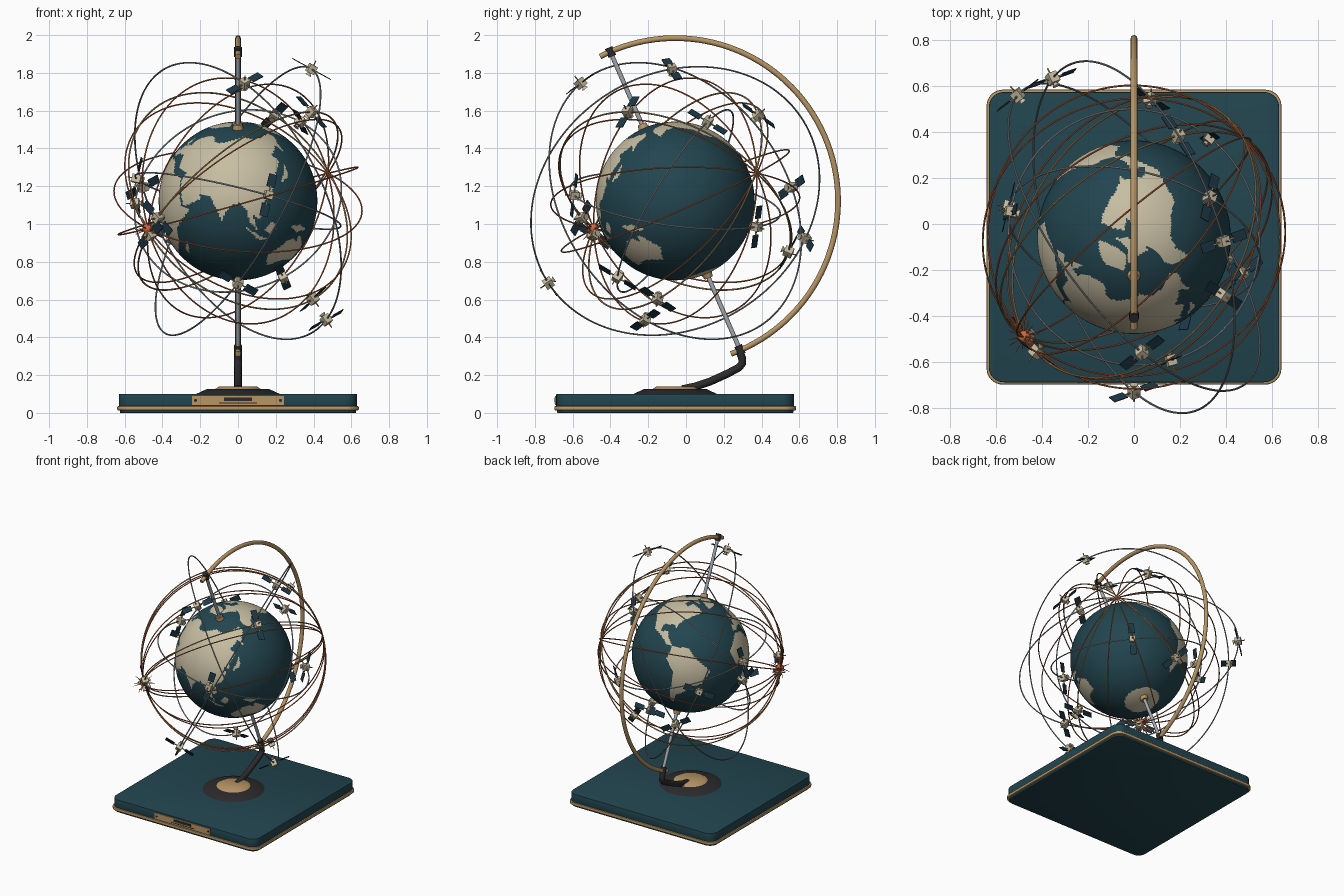
import bpy, bmesh, math
from mathutils import Vector, Matrix

if "Cube" in bpy.data.objects:
    bpy.data.objects.remove(bpy.data.objects["Cube"], do_unlink=True)


def material(name, color):
    mat = bpy.data.materials.new(name)
    mat.use_nodes = True
    mat.diffuse_color = (*color, 1)
    mat.node_tree.nodes["Principled BSDF"].inputs["Base Color"].default_value = (*color, 1)
    return mat


teal = material("deep teal", (0.016, 0.059, 0.078))
cream = material("cream", (0.57, 0.51, 0.36))
brass = material("brass", (0.47, 0.3, 0.13))
dark = material("dark bronze", (0.025, 0.023, 0.025))
steel = material("steel", (0.36, 0.4, 0.43))
orbit_grey = material("orbit grey", (0.25, 0.28, 0.29))
copper = material("copper wire", (0.52, 0.14, 0.05))
orange = material("sun orange", (0.62, 0.14, 0.055))
panel_blue = material("panel blue", (0.012, 0.04, 0.06))

CENTRE = Vector((0, -0.057, 1.122))
TILT = math.radians(23.5)
AXIS = Vector((0, -math.sin(TILT), math.cos(TILT)))
GLOBE_RADIUS = 0.42


def finish(obj, name, mat, smooth=True):
    obj.name = name
    obj.data.materials.append(mat)
    if smooth:
        bpy.ops.object.select_all(action="DESELECT")
        obj.select_set(True)
        bpy.context.view_layer.objects.active = obj
        bpy.ops.object.shade_smooth_by_angle(angle=math.radians(35))
    return obj


def facing(direction):
    return Vector(direction).to_track_quat("Z", "Y").to_euler()


def rod(name, mat, start, end, r1, r2=None, sides=20):
    start, end = Vector(start), Vector(end)
    bpy.ops.mesh.primitive_cone_add(vertices=sides, radius1=r1, radius2=r1 if r2 is None else r2,
                                    depth=(end - start).length, location=(start + end) / 2,
                                    rotation=facing(end - start))
    return finish(bpy.context.object, name, mat)


def ring(name, mat, normal, radius, thickness):
    bpy.ops.mesh.primitive_torus_add(major_segments=128, minor_segments=8, major_radius=radius,
                                     minor_radius=thickness, location=CENTRE, rotation=facing(normal))
    return finish(bpy.context.object, name, mat, smooth=False)


def tube(name, mat, points, radius):
    curve = bpy.data.curves.new(name, "CURVE")
    curve.dimensions = "3D"
    curve.bevel_depth, curve.bevel_resolution, curve.use_fill_caps = radius, 4, True
    spline = curve.splines.new("POLY")
    spline.points.add(len(points) - 1)
    for point, co in zip(spline.points, points):
        point.co = (*co, 1)
    spline.use_smooth = True
    obj = bpy.data.objects.new(name, curve)
    bpy.context.collection.objects.link(obj)
    curve.materials.append(mat)
    return obj


def slab(name, mat, half, low, high, corner, edge):
    bm = bmesh.new()
    bmesh.ops.create_cube(bm, size=1, matrix=Matrix.Translation((0, CENTRE.y, (low + high) / 2))
                          @ Matrix.Diagonal((2 * half, 2 * half, high - low, 1)))
    upright = [e for e in bm.edges if abs(e.verts[0].co.z - e.verts[1].co.z) > 0.001]
    bmesh.ops.bevel(bm, geom=upright, offset=corner, segments=8, affect="EDGES", profile=0.5)
    rim = [e for f in bm.faces if abs(f.normal.z) > 0.9 for e in f.edges]
    bmesh.ops.bevel(bm, geom=rim, offset=edge, segments=2, affect="EDGES", profile=0.5)
    mesh = bpy.data.meshes.new(name)
    bm.to_mesh(mesh)
    bm.free()
    obj = bpy.data.objects.new(name, mesh)
    bpy.context.collection.objects.link(obj)
    return finish(obj, name, mat)


def box(name, mat, location, size):
    bpy.ops.mesh.primitive_cube_add(size=1, location=location)
    bpy.context.object.scale = size
    return finish(bpy.context.object, name, mat, smooth=False)


# Square plinth with brass rim and front plate
slab("base_underside", teal, 0.625, 0, 0.02, 0.06, 0.003)
slab("base_brass_rim", brass, 0.64, 0.013, 0.036, 0.07, 0.006)
slab("base_top", teal, 0.63, 0.03, 0.1, 0.065, 0.004)
front = CENTRE.y - 0.63
box("name_plate", brass, (0, front - 0.003, 0.066), (0.486, 0.008, 0.048))
box("plate_inlay", dark, (0, front - 0.008, 0.073), (0.15, 0.003, 0.018))
box("plate_inlay_line", dark, (0, front - 0.008, 0.053), (0.2, 0.003, 0.004))
for side in (-1, 1):
    rod("plate_screw", dark, (side * 0.225, front, 0.066), (side * 0.225, front - 0.01, 0.066), 0.008)

# Stepped foot and curved neck
foot = Vector((0, CENTRE.y, 0.1))
UP = Vector((0, 0, 1))
rod("foot_flange", dark, foot, foot + UP * 0.026, 0.222, 0.165, 64)
rod("foot_cap", brass, foot + UP * 0.02, foot + UP * 0.04, 0.13, 0.1, 64)
tube("neck", dark, [(0, -0.02, 0.125), (0, 0.05, 0.14), (0, 0.13, 0.167), (0, 0.22, 0.208),
                    (0, 0.28, 0.24), (0, 0.298, 0.262), (0, 0.297, 0.29), (0, 0.28, 0.335)], 0.021)

# Meridian arm, axis rods and collars
arm = []
for i in range(65):
    a = math.radians(-27.5 + 187.5 * i / 64)
    arm.append(CENTRE + 0.862 * Vector((0, math.sin(a), math.cos(a))))
tube("meridian_arm", brass, arm, 0.015)
for end in (-1, 1):
    pole = AXIS * end
    rod("axis_rod", steel, CENTRE + pole * 0.4, CENTRE + pole * 0.86, 0.012)
    rod("pole_collar", brass, CENTRE + pole * 0.41, CENTRE + pole * 0.445, 0.032, 0.022)
    rod("arm_collar", dark, CENTRE + pole * 0.835, CENTRE + pole * 0.885, 0.021)

# Land outlines as longitude and latitude corners
eurasia = [(-9, 37), (-9, 43), (-1, 44), (-4, 48), (8, 54), (5, 59), (5, 62), (15, 69), (27, 71),
           (42, 67), (60, 69), (75, 73), (105, 77), (130, 72), (160, 70), (180, 69), (178, 63),
           (163, 59), (157, 51), (155, 59), (136, 54), (140, 48), (128, 40), (127, 35), (121, 39),
           (122, 31), (115, 23), (108, 21), (109, 12), (105, 9), (101, 13), (104, 1), (98, 9),
           (97, 16), (91, 22), (87, 21), (80, 15), (78, 8), (73, 18), (67, 25), (57, 26), (59, 22),
           (45, 13), (35, 29), (36, 36), (27, 37), (23, 37), (14, 45), (3, 42), (0, 38)]
africa = [(-17, 15), (-10, 30), (-5, 35), (10, 37), (20, 31), (33, 31), (43, 12), (51, 12), (40, -5),
          (40, -16), (35, -24), (27, -34), (18, -34), (12, -17), (9, 3), (-7, 5)]
north_america = [(-168, 66), (-156, 71), (-125, 70), (-95, 72), (-85, 69), (-93, 60), (-82, 55),
                 (-78, 62), (-65, 59), (-56, 52), (-66, 45), (-75, 38), (-81, 31), (-80, 26),
                 (-84, 30), (-97, 27), (-97, 20), (-88, 21), (-84, 14), (-78, 8), (-85, 9),
                 (-95, 16), (-105, 20), (-112, 30), (-122, 38), (-124, 48), (-135, 58),
                 (-150, 60), (-165, 55)]
south_america = [(-78, 8), (-62, 10), (-50, 0), (-35, -7), (-40, -22), (-48, -27), (-57, -37),
                 (-65, -42), (-68, -54), (-74, -50), (-71, -18), (-81, -5)]
australia = [(114, -22), (122, -17), (131, -12), (136, -12), (140, -17), (142, -11), (153, -27),
             (147, -38), (139, -35), (130, -32), (115, -34)]
greenland = [(-55, 82), (-25, 83), (-20, 72), (-43, 60), (-53, 67), (-70, 77)]
islands = [[(-120, 72), (-90, 81), (-65, 82), (-78, 74), (-63, 65), (-75, 66)],
           [(109, 1), (117, 7), (118, 0), (114, -4)], [(95, 5), (106, -4), (115, -8), (104, -6)],
           [(131, -1), (141, -3), (150, -10), (138, -8)], [(130, 32), (140, 41), (144, 44), (141, 35)],
           [(44, -24), (49, -13), (50, -17), (47, -25)], [(-5, 50), (-6, 58), (0, 54), (1, 51)]]
lands = [eurasia, africa, north_america, south_america, australia, greenland] + islands


def inside(lon, lat, outline):
    hit = False
    for (x1, y1), (x2, y2) in zip(outline, outline[1:] + outline[:1]):
        if (y1 > lat) != (y2 > lat) and lon < (x2 - x1) * (lat - y1) / (y2 - y1) + x1:
            hit = not hit
    return hit


# Globe, with land faces chosen by their longitude and latitude
bpy.ops.mesh.primitive_uv_sphere_add(segments=256, ring_count=128, radius=GLOBE_RADIUS,
                                     location=CENTRE, rotation=(TILT, 0, 0))
globe = finish(bpy.context.object, "globe", teal)
globe.data.materials.append(cream)
for face in globe.data.polygons:
    x, y, z = face.center.normalized()
    lon, lat = math.degrees(math.atan2(-y, -x)), math.degrees(math.asin(z))
    polar_coast = -73 + 5 * math.cos(math.radians(lon - 70))
    if lat < polar_coast or any(inside(lon, lat, land) for land in lands):
        face.material_index = 1

# Copper hoops meeting at the sun
sun_offset = Vector((-0.478, -0.433, -0.147))
sun_axis = sun_offset.normalized()
across = sun_axis.cross(Vector((0, -1, -0.03))).normalized()
HOOPS = 6
for i in range(HOOPS):
    ring("copper_hoop", copper, Matrix.Rotation(math.pi * i / HOOPS, 3, sun_axis) @ across, 0.659, 0.004)
sun = CENTRE + sun_offset
bpy.ops.mesh.primitive_uv_sphere_add(segments=20, ring_count=12, radius=0.028, location=sun)
finish(bpy.context.object, "sun", orange)
RAYS = 18
for i in range(RAYS):
    h = 1 - (2 * i + 1) / RAYS
    a = i * math.pi * (3 - math.sqrt(5))
    w = math.sqrt(1 - h * h)
    rod("sun_ray", orange, sun, sun + 0.08 * Vector((w * math.cos(a), w * math.sin(a), h)), 0.005, 0.001, 6)


# Satellite: local x is the panel wing, local z points away from the globe
def satellite_mesh():
    bm = bmesh.new()

    def block(index, size, x=0.0, z=0.0):
        before = set(bm.faces)
        bmesh.ops.create_cube(bm, size=1, matrix=Matrix.Translation((x, 0, z)) @ Matrix.Diagonal((*size, 1)))
        for f in set(bm.faces) - before:
            f.material_index = index

    block(0, (0.042, 0.042, 0.046))
    block(1, (0.1, 0.006, 0.006))
    block(1, (0.005, 0.005, 0.03), z=0.035)
    for side in (-1, 1):
        block(2, (0.07, 0.045, 0.004), x=side * 0.08)
    bmesh.ops.create_cone(bm, cap_ends=True, segments=16, radius1=0.018, radius2=0.006, depth=0.016,
                          matrix=Matrix.Translation((0, 0, -0.03)))
    mesh = bpy.data.meshes.new("satellite")
    bm.to_mesh(mesh)
    bm.free()
    for mat in (cream, brass, panel_blue):
        mesh.materials.append(mat)
    return mesh


# Six orbits, each given by the places of its three satellites
orbits = [("outer_orbit", orbit_grey, 0.8, (0.39, -0.018, 0.7), (0, -0.668, -0.432), (-0.37, 0.677, -0.187)),
          ("outer_orbit", orbit_grey, 0.8, (0.035, -0.503, 0.625), (0.465, -0.158, -0.627), (-0.51, 0.622, 0.073)),
          ("middle_orbit", brass, 0.661, (0.39, -0.253, 0.473), (0.07, 0.6, -0.27), (-0.43, -0.463, -0.06)),
          ("middle_orbit", brass, 0.661, (0.195, 0.447, 0.46), (0.395, -0.093, -0.517), (-0.46, -0.43, -0.18)),
          ("inner_orbit", steel, 0.56, (0.33, 0.172, 0.42), (0.24, -0.308, -0.407), (-0.57, 0.136, -0.013)),
          ("inner_orbit", steel, 0.56, (0.16, -0.533, 0.03), (0.33, 0.432, -0.137), (-0.49, 0.1, 0.107))]
shared = satellite_mesh()
for name, mat, radius, *spots in orbits:
    normal = Vector(spots[0]).cross(Vector(spots[1])).normalized()
    ring(name, mat, normal, radius, 0.0045)
    for spot in spots:
        out = (Vector(spot) - normal * normal.dot(spot)).normalized()
        craft = bpy.data.objects.new("satellite", shared)
        bpy.context.collection.objects.link(craft)
        turn = Matrix((normal, out.cross(normal), out)).transposed().to_4x4()
        craft.matrix_world = Matrix.Translation(CENTRE + out * radius) @ turn
